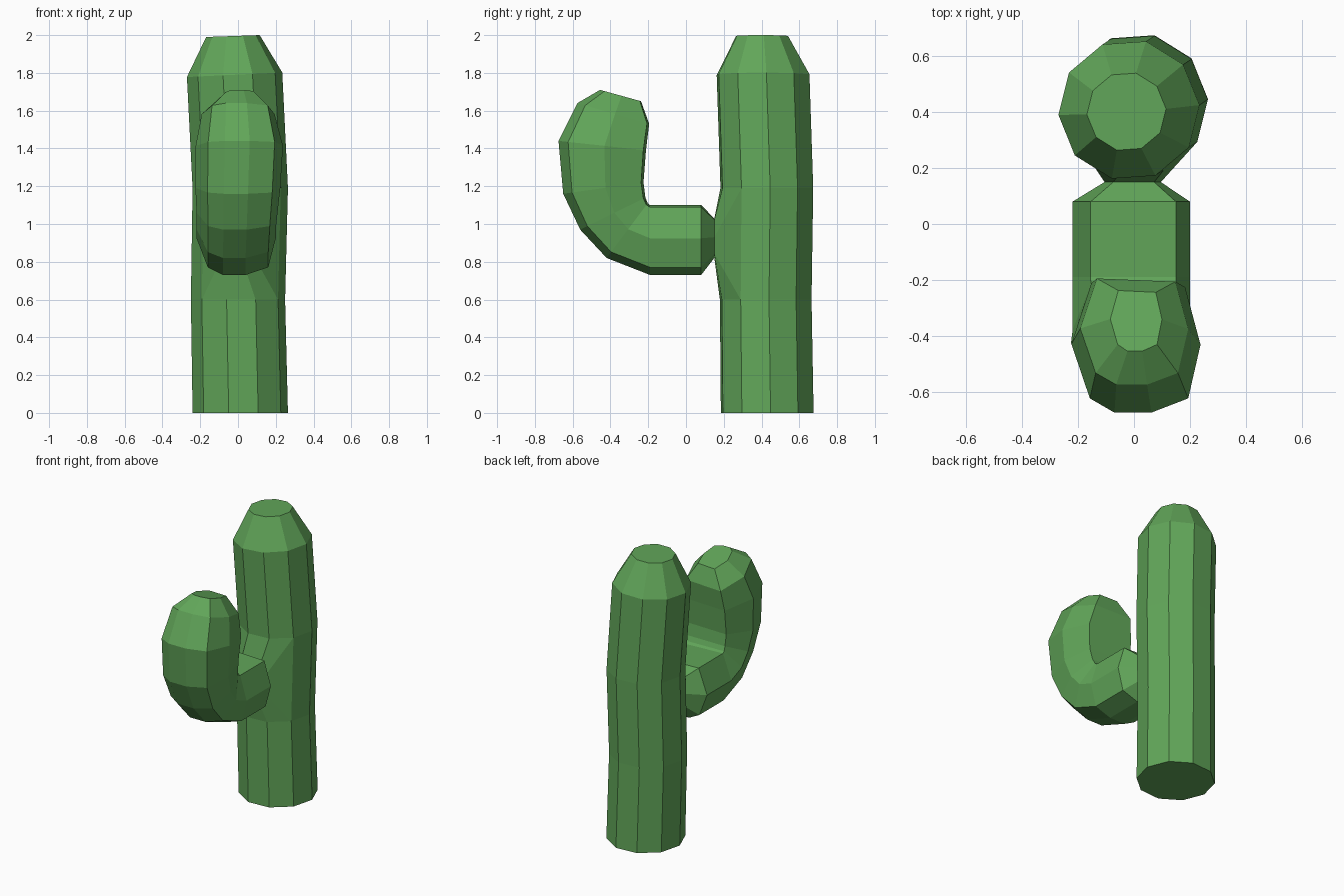
import bpy, bmesh
from math import sin, cos, radians

if "Cube" in bpy.data.objects:
    bpy.data.objects.remove(bpy.data.objects["Cube"])

bm = bmesh.new()


def bridge(a, b):
    """Join two closed vertex rings with quads."""
    n = len(a)
    for i in range(n):
        j = (i + 1) % n
        bm.faces.new((a[i], a[j], b[j], b[i]))


# Trunk: ten-sided rings (centre x, centre y, z, radius, tilt)
trunk_rings = [(0.012, 0.43, 0, 0.253, 0), (0.0, 0.422, 0.6, 0.25, 0),
               (0.012, 0.428, 1.19, 0.253, 0), (-0.018, 0.408, 1.79, 0.253, 0.012),
               (-0.027, 0.402, 1.995, 0.142, 0.005)]
trunk = []
for cx, cy, z, r, tilt in trunk_rings:
    ring = []
    for i in range(10):
        a = radians(4 + 36 * i)
        ring.append(bm.verts.new((cx + r * cos(a), cy + r * sin(a), z + tilt * cos(a))))
    trunk.append(ring)
for k in range(4):
    for i in range(10):
        if k == 1 and i in (6, 7, 8):   # opening where the arm grows out
            continue
        j = (i + 1) % 10
        bm.faces.new((trunk[k][i], trunk[k][j], trunk[k + 1][j], trunk[k + 1][i]))
bm.faces.new(trunk[0])
bm.faces.new(trunk[-1])

# Arm: eight-sided section (x, position from outer -1 to inner +1)
section = [(0.2, 0.05), (0.15, 0.94), (-0.155, 1), (-0.22, 0.06),
           (-0.16, -0.78), (-0.08, -1), (0.04, -1), (0.16, -0.78)]
# Arm stations: outer (y, z), inner (y, z), width scale, x shift
stations = [((0.15, 0.82), (0.15, 1.03), 0.48, 0),
            ((0.08, 0.73), (0.08, 1.10), 1, 0),
            ((-0.19, 0.73), (-0.19, 1.10), 1, 0),
            ((-0.42, 0.82), (-0.203, 1.11), 1, 0),
            ((-0.56, 0.97), (-0.215, 1.14), 1.02, 0.005),
            ((-0.65, 1.16), (-0.225, 1.22), 1.07, 0.01),
            ((-0.675, 1.44), (-0.212, 1.39), 1.1, 0.018),
            ((-0.575, 1.64), (-0.195, 1.53), 0.92, 0.01),
            ((-0.455, 1.71), (-0.238, 1.65), 0.44, 0.012)]
# The first loop is the border of the trunk opening
loop = [trunk[2][i] for i in (9, 8, 7, 6)] + [trunk[1][i] for i in (6, 7, 8, 9)]
for (oy, oz), (iy, iz), s, dx in stations:
    ring = []
    for x, v in section:
        t = (v + 1) / 2
        ring.append(bm.verts.new((x * s + dx, oy + (iy - oy) * t, oz + (iz - oz) * t)))
    bridge(loop, ring)
    loop = ring
bm.faces.new(loop)

bmesh.ops.recalc_face_normals(bm, faces=bm.faces[:])
mesh = bpy.data.meshes.new("cactus")
bm.to_mesh(mesh)
bm.free()
cactus = bpy.data.objects.new("cactus", mesh)
bpy.context.collection.objects.link(cactus)

green = bpy.data.materials.new("cactus_green")
green.diffuse_color = (0.12, 0.38, 0.1, 1)
green.use_nodes = True
green.node_tree.nodes["Principled BSDF"].inputs["Base Color"].default_value = green.diffuse_color
mesh.materials.append(green)
